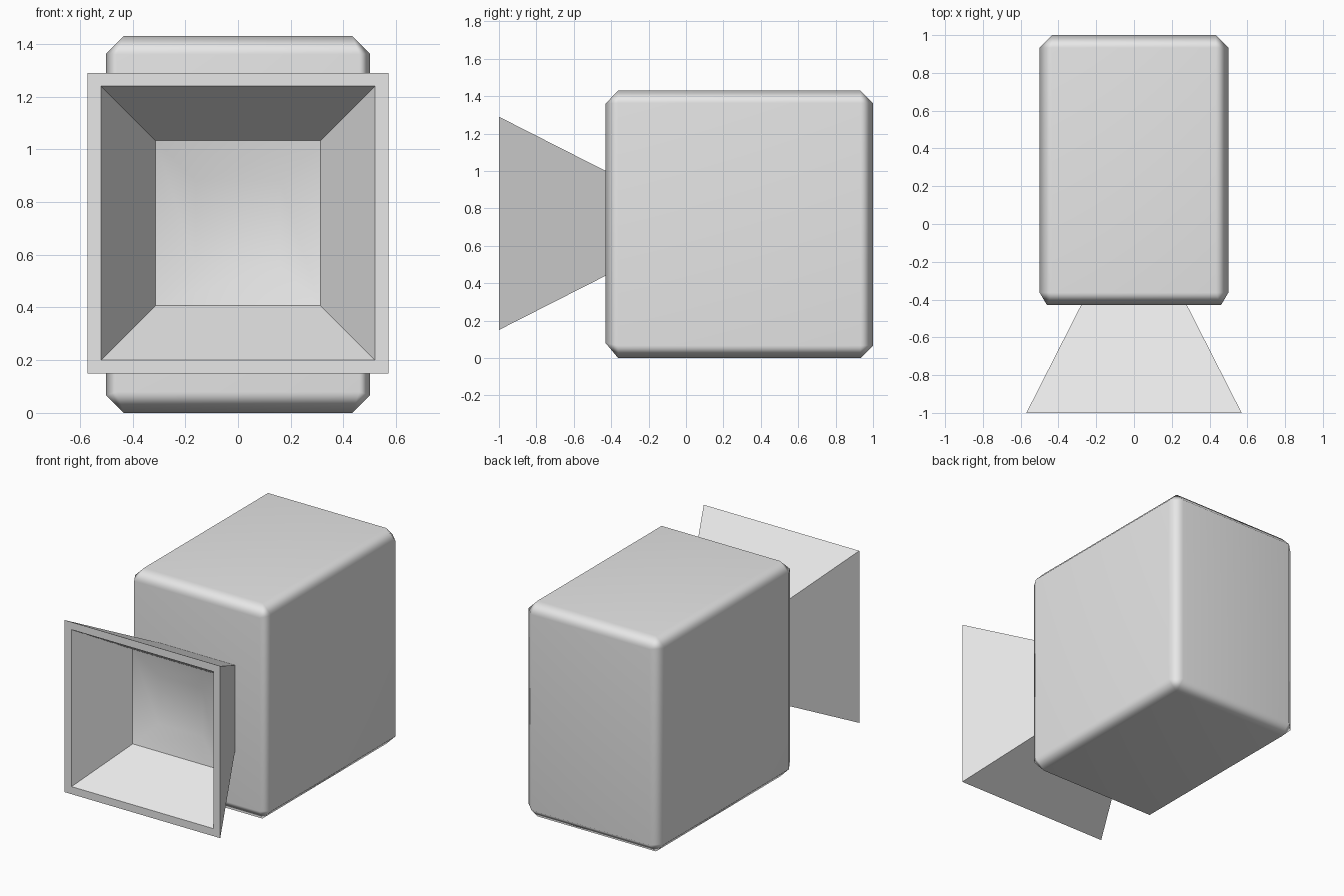
import bpy, bmesh
from mathutils import Vector

cube = bpy.data.objects.get("Cube")
if cube:
    bpy.data.objects.remove(cube, do_unlink=True)

grey = bpy.data.materials.new("light_grey")
grey.use_nodes = True
COLOUR = (0.8, 0.8, 0.8, 1)
grey.diffuse_color = COLOUR
grey.node_tree.nodes["Principled BSDF"].inputs["Base Color"].default_value = COLOUR

MID_Z = 0.72


def add_object(name, bm):
    bmesh.ops.recalc_face_normals(bm, faces=bm.faces)
    mesh = bpy.data.meshes.new(name)
    bm.to_mesh(mesh)
    bm.free()
    mesh.materials.append(grey)
    obj = bpy.data.objects.new(name, mesh)
    bpy.context.collection.objects.link(obj)
    return obj


def square_ring(bm, half, y):
    corners = [(-1, -1), (1, -1), (1, 1), (-1, 1)]
    return [bm.verts.new((half * sx, y, MID_Z + half * sz)) for sx, sz in corners]


def bridge(bm, a, b):
    faces = []
    for i in range(4):
        j = (i + 1) % 4
        faces.append(bm.faces.new((a[i], a[j], b[j], b[i])))
    return faces


# Chamfered camera body
bm = bmesh.new()
bmesh.ops.create_cube(bm, size=1)
for v in bm.verts:
    v.co = Vector((v.co.x, v.co.y * 1.43 + 0.285, (v.co.z + 0.5) * 1.43))
bmesh.ops.bevel(bm, geom=bm.edges[:], offset=0.067, segments=1, affect='EDGES')
for v in bm.verts:
    if v.co.y < -0.42:  # front panel is a little wider than the back one
        v.co.x = 0.46 if v.co.x > 0 else -0.46
        v.co.z = 1.36 if v.co.z > MID_Z else 0.08
for f in bm.faces:
    f.smooth = True
body = add_object("body", bm)
weighted = body.modifiers.new("weighted_normals", 'WEIGHTED_NORMAL')
weighted.keep_sharp = True

# Flared square hood with a thick rim and a shallow dished floor
bm = bmesh.new()
back = square_ring(bm, 0.26, -0.39)
outer = square_ring(bm, 0.57, -1)
inner = square_ring(bm, 0.52, -1)
throat = square_ring(bm, 0.313, -0.655)
dish = square_ring(bm, 0.16, -0.6)
bm.faces.new(back)
for a, b in ((back, outer), (outer, inner), (inner, throat)):
    bridge(bm, a, b)
dish_faces = bridge(bm, throat, dish) + [bm.faces.new(dish)]
for f in dish_faces:
    f.smooth = True
for i in range(4):
    bm.edges.get((throat[i], throat[(i + 1) % 4])).smooth = False
add_object("lens_hood", bm)
